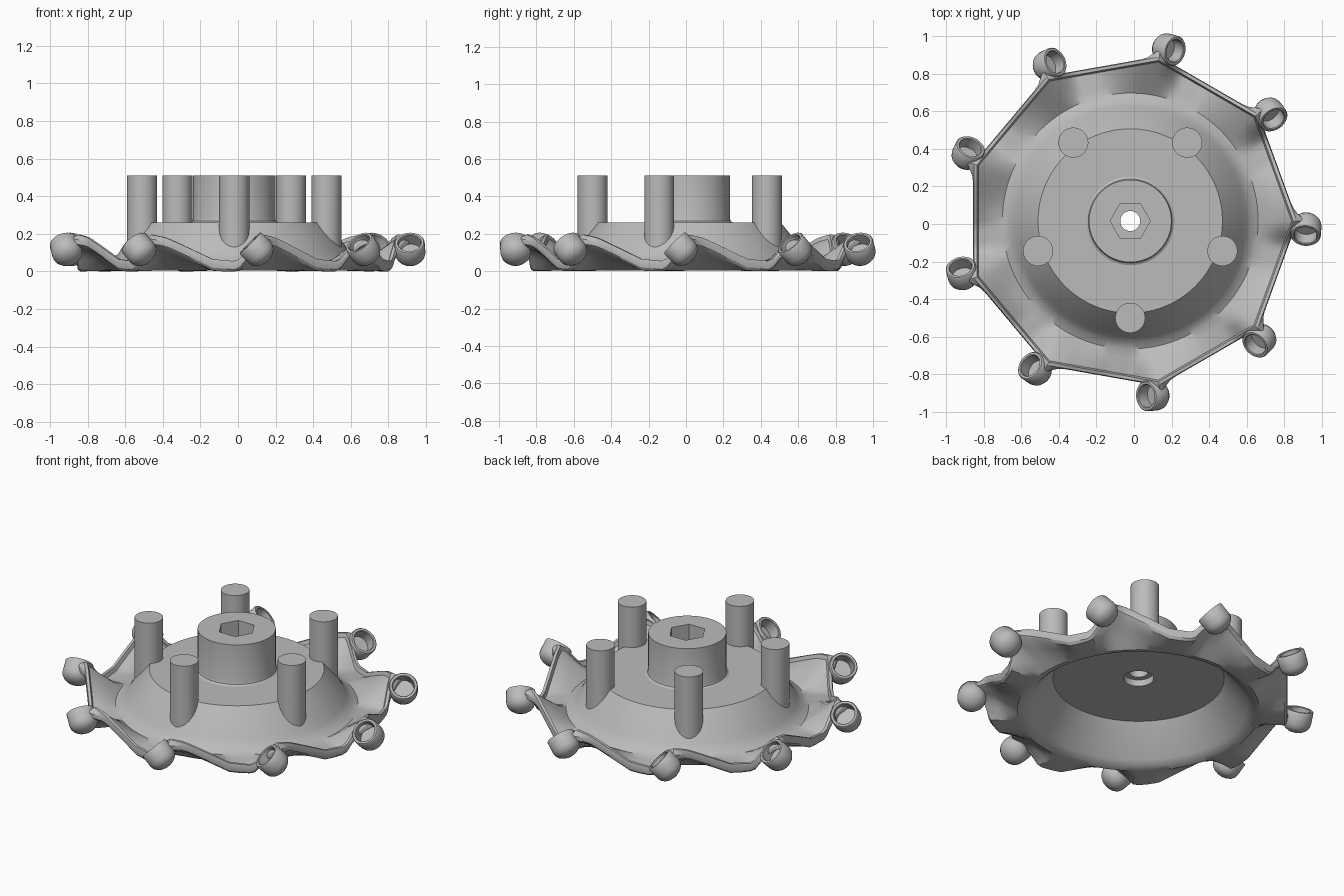
import bpy, bmesh, math
from mathutils import Vector, Matrix

cube = bpy.data.objects.get("Cube")
if cube:
    bpy.data.objects.remove(cube, do_unlink=True)

grey = bpy.data.materials.new("plain grey")
grey.use_nodes = True
GREY = (0.5, 0.5, 0.5, 1)
grey.diffuse_color = GREY
grey.node_tree.nodes["Principled BSDF"].inputs["Base Color"].default_value = GREY

CENTRE = Vector((-0.02, 0.016, 0))
BLADES, STEPS, START = 9, 20, 80
FLOOR = 0.045


def finish(name, bm, angle=30):
    bmesh.ops.recalc_face_normals(bm, faces=bm.faces)
    mesh = bpy.data.meshes.new(name)
    bm.to_mesh(mesh)
    bm.free()
    mesh.materials.append(grey)
    ob = bpy.data.objects.new(name, mesh)
    ob.location = CENTRE
    bpy.context.collection.objects.link(ob)
    bpy.ops.object.select_all(action="DESELECT")
    ob.select_set(True)
    bpy.context.view_layer.objects.active = ob
    bpy.ops.object.shade_smooth_by_angle(angle=math.radians(angle))
    return ob


def loft(bm, rings, closed):
    """Join successive rings of points with quads."""
    rows = [[bm.verts.new(p) for p in ring] for ring in rings]
    pairs = list(zip(rows, rows[1:])) + ([(rows[-1], rows[0])] if closed else [])
    for a, b in pairs:
        for i in range(len(a)):
            j = (i + 1) % len(a)
            bm.faces.new((a[i], a[j], b[j], b[i]))
    return rows


# Rules for the rim, where t runs from 0 to 1 between two corners
def polygon(angle, sides, radius, start=0):
    half = math.pi / sides
    return radius * math.cos(half) / math.cos((angle - start) % (2 * half) - half)


def rim_height(t):
    keys = [(0, .19), (.12, .175), (.55, .06), (.78, .048), (.97, .185), (1, .19)]
    for (t0, z0), (t1, z1) in zip(keys, keys[1:]):
        if t <= t1:
            s = (t - t0) / (t1 - t0)
            return z0 + (z1 - z0) * s


def cone_height(r):
    return min(0.26, 0.26 - (r - 0.49) * 1.23)


def bulge(t):
    t = min(t, 1 - t)
    return math.exp(-(t / 0.07) ** 2)


# Wheel: hub, raised plate, cone and bladed rim as one closed loft
def ring(r, z):
    return lambda a, t: (r, z)


def hexagon(z):
    return lambda a, t: (polygon(a, 6, 0.107), z)


def rim(scale, dz, flare=0.0):
    def rule(a, t):
        r = polygon(a, BLADES, 0.885, math.radians(START))
        return r * scale + flare * bulge(t), max(0, rim_height(t) + dz)
    return rule


def floor(mix, base, dz):
    """Blade floor between the inner circle and the rim."""
    def rule(a, t):
        r, z = rim(0.97, dz)(a, t)
        return 0.68 + (r - 0.68) * mix, base + (z - base) * mix
    return rule


rules = [ring(.085, .21), ring(.085, .25), ring(.053, .25), ring(.053, .38),
         hexagon(.38), hexagon(.51), ring(.219, .51), ring(.219, .28),
         ring(.223, .267), ring(.235, .26), ring(.49, .26), ring(.59, cone_height(.59)),
         ring(.615, .095), ring(.645, .063), ring(.68, FLOOR),
         floor(.35, FLOOR, -.02), floor(.7, FLOOR, -.02), floor(1, FLOOR, -.02),
         rim(.98, .005), rim(1, .005), rim(1.005, -.015, .035), rim(1, -.04, .045),
         rim(.985, -.055, .03),
         floor(.7, .004, -.06), floor(.35, .004, -.06), ring(.68, .004),
         ring(.645, .012), ring(.615, .037), ring(.48, .21)]
count = BLADES * STEPS
angles = [math.radians(START + 360 * i / count) for i in range(count)]
bm = bmesh.new()
points = []
for rule in rules:
    row = []
    for i, a in enumerate(angles):
        r, z = rule(a, i % STEPS / STEPS)
        row.append((r * math.cos(a), r * math.sin(a), z))
    points.append(row)
loft(bm, points, True)
finish("bladed_wheel", bm)

# Five pegs, with feet that follow the cone
for k in range(5):
    a = math.radians(72 * k - 90)
    bm = bmesh.new()
    circle = [(0.515 * math.cos(a) + 0.08 * math.cos(math.tau * i / 40),
               0.515 * math.sin(a) + 0.08 * math.sin(math.tau * i / 40)) for i in range(40)]
    foot = [(x, y, cone_height(math.hypot(x, y)) - 0.015) for x, y in circle]
    top = [(x, y, 0.51) for x, y in circle]
    for row in loft(bm, [foot, top], False):
        bm.faces.new(row)
    finish(f"peg_{k + 1}", bm)

# Nine tilted cups around the rim: (radius, distance along the axis)
profile = [(.06, -.07), (.06, -.004), (.064, 0), (.076, 0), (.081, -.006), (.081, -.075)]
profile += [(.081 * math.cos(q), -.075 - .06 * math.sin(q))
            for q in (math.radians(d) for d in (20, 40, 60, 80))]
for k in range(BLADES):
    a = math.radians(75.2 + 40 * k)
    outward = Vector((math.cos(a), math.sin(a), 0))
    clockwise = Vector((math.sin(a), -math.cos(a), 0))
    axis = (clockwise + Vector((0, 0, 1))).normalized()
    side = axis.cross(outward)
    mouth = outward * 0.935 + Vector((0, 0, 0.152))
    rings = []
    for r, d in profile:
        rings.append([mouth + axis * d + (outward * math.cos(q) + side * math.sin(q)) * r
                      for q in (math.tau * i / 32 for i in range(32))])
    bm = bmesh.new()
    rows = loft(bm, rings, False)
    bm.faces.new(rows[0])
    bm.faces.new(rows[-1])
    finish(f"rim_cup_{k + 1}", bm, 40)
